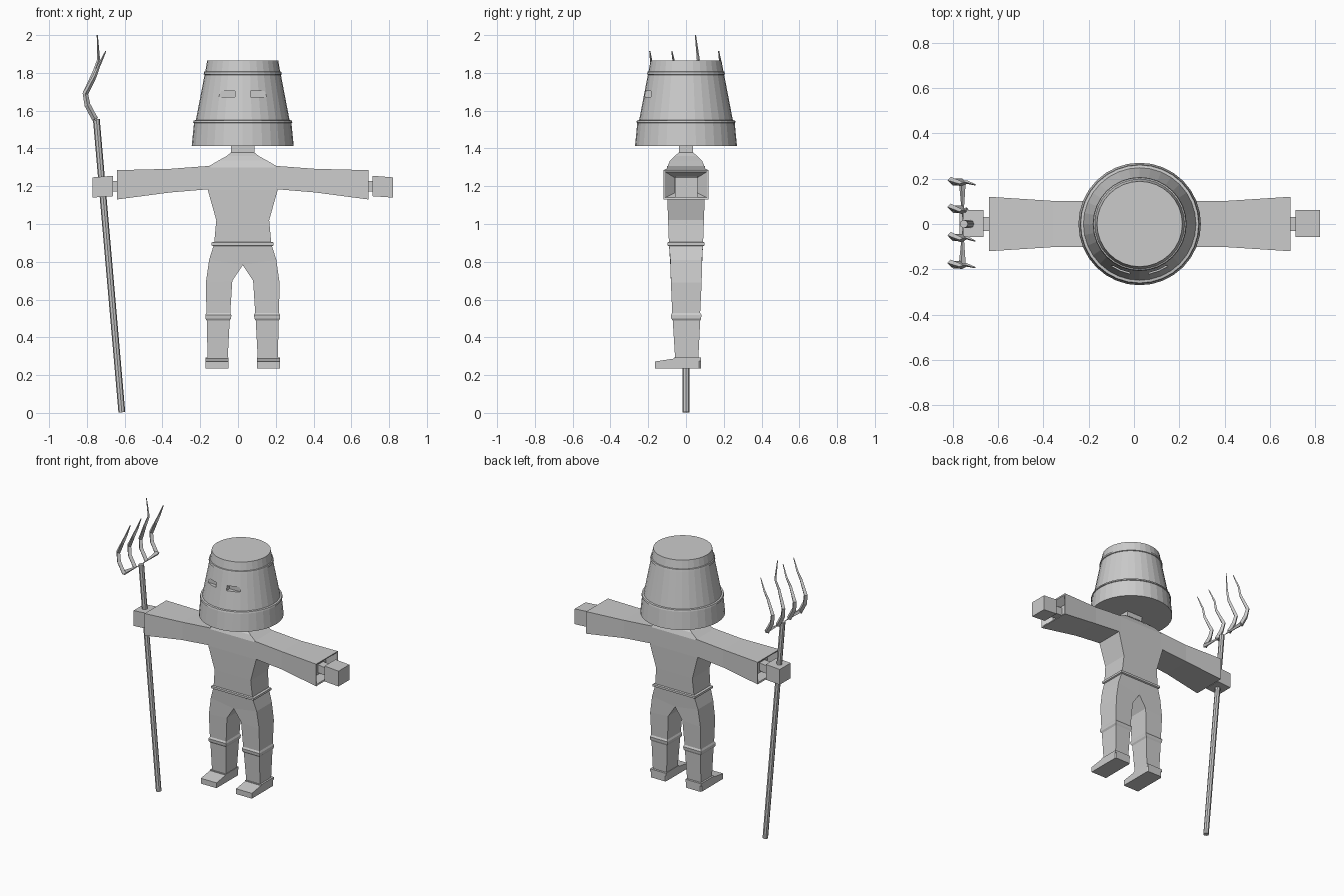
import bpy, bmesh, math
from mathutils import Vector

if "Cube" in bpy.data.objects:
    bpy.data.objects.remove(bpy.data.objects["Cube"])

CX = 0.025  # centre line of the body
grey = bpy.data.materials.new("plain_grey")
grey.diffuse_color = (0.6, 0.6, 0.6, 1)
grey.use_nodes = True
grey.node_tree.nodes["Principled BSDF"].inputs["Base Color"].default_value = grey.diffuse_color


def loft(name, rings):
    """Skin a list of equal-length point rings and cap both ends."""
    bm = bmesh.new()
    vs = [[bm.verts.new(p) for p in r] for r in rings]
    n = len(vs[0])
    for a, b in zip(vs, vs[1:]):
        for i in range(n):
            j = (i + 1) % n
            bm.faces.new((a[i], a[j], b[j], b[i]))
    bm.faces.new(vs[0][::-1])
    bm.faces.new(vs[-1])
    bmesh.ops.recalc_face_normals(bm, faces=bm.faces)
    me = bpy.data.meshes.new(name)
    bm.to_mesh(me)
    bm.free()
    me.materials.append(grey)
    ob = bpy.data.objects.new(name, me)
    bpy.context.collection.objects.link(ob)
    return ob


def rect_z(z, x0, x1, y0, y1):
    return [(x0, y0, z), (x1, y0, z), (x1, y1, z), (x0, y1, z)]


def rect_x(x, z0, z1, y0, y1):
    return [(x, y0, z0), (x, y1, z0), (x, y1, z1), (x, y0, z1)]


def circle(c, r, n, ax=Vector((1, 0, 0)), ay=Vector((0, 1, 0))):
    return [Vector(c) + ax * r * math.cos(2 * math.pi * i / n)
            + ay * r * math.sin(2 * math.pi * i / n) for i in range(n)]


def tube(name, path, radii, n):
    pts = [Vector(p) for p in path]
    rings = []
    for i, p in enumerate(pts):
        d = (pts[min(i + 1, len(pts) - 1)] - pts[max(i - 1, 0)]).normalized()
        ax = Vector((0, 1, 0)).cross(d).normalized()
        rings.append(circle(p, radii[i], n, ax, d.cross(ax)))
    return loft(name, rings)


# upturned bucket with raised bands
profile = [(1.413, .27), (1.535, .258), (1.537, .263), (1.548, .26), (1.55, .248),
           (1.79, .202), (1.792, .207), (1.806, .204), (1.808, .198), (1.865, .188)]
bucket = loft("bucket", [circle((CX, 0, z), r, 32) for z, r in profile])

# eye slots cut into the bucket
for side, x in (("left", -.06), ("right", .108)):
    slot = loft("eye_cutter_" + side, [rect_z(1.672, x - .043, x + .043, -.4, -.185),
                                       rect_z(1.705, x - .043, x + .043, -.4, -.185)])
    slot.hide_render = True
    slot.hide_viewport = True
    cut = bucket.modifiers.new("eye_" + side, 'BOOLEAN')
    cut.operation, cut.object, cut.solver = 'DIFFERENCE', slot, 'EXACT'

# torso, neck and belt
torso = [(.89, .152, .09), (1.02, .14, .095), (1.18, .185, .1), (1.30, .19, .1),
         (1.335, .13, .085), (1.36, .085, .06), (1.38, .06, .035)]
loft("torso", [rect_z(z, CX - w, CX + w, -d, d) for z, w, d in torso])
loft("neck", [rect_z(z, CX - .062, CX + .062, -.036, .036) for z in (1.37, 1.43)])
loft("belt", [rect_z(z, CX - w, CX + w, -d, d) for z, w, d in
              ((.883, .155, .092), (.887, .164, .099), (.902, .164, .099), (.906, .155, .092))])

# leg sections: outer height, inner height, inner x, outer x, front y, back y
leg = [(.89, .89, 0, .153, -.09, .09), (.81, .782, 0, .178, -.083, .085),
       (.69, .70, .055, .195, -.08, .083), (.53, .53, .066, .192, -.073, .075),
       (.518, .518, .06, .198, -.08, .082), (.5, .5, .062, .198, -.078, .08),
       (.488, .488, .069, .19, -.07, .075), (.28, .28, .08, .186, -.057, .065)]
# sleeve sections: x, z range, y half width; the last two form the open cuff
sleeve = [(.17, 1.185, 1.308, .1), (.385, 1.167, 1.292, .102), (.665, 1.13, 1.285, .12),
          (.662, 1.14, 1.276, .11), (.615, 1.165, 1.245, .06)]

for side, s in (("left", -1), ("right", 1)):
    def fx(x):
        return CX + s * x

    loft("leg_" + side, [[(fx(xi), y0, zi), (fx(xo), y0, zo), (fx(xo), y1, zo), (fx(xi), y1, zi)]
                         for zo, zi, xi, xo, y0, y1 in leg])
    # shoe with a slightly sloped toe
    loft("shoe_" + side, [[(fx(a), y, .235), (fx(b), y, .235), (fx(b), y, zt), (fx(a), y, zt)]
                          for y, a, b, zt in ((-.165, .076, .198, .272), (-.06, .076, .198, .288),
                                              (.07, .076, .198, .288), (.08, .08, .19, .28))])
    loft("ankle_band_" + side, [rect_z(z, *sorted((fx(.076), fx(.198))), -.064, .08)
                                for z in (.275, .293)])
    loft("sleeve_" + side, [rect_x(fx(x), z0, z1, -h, h) for x, z0, z1, h in sleeve])
    loft("wrist_" + side, [rect_x(fx(.60), 1.18, 1.235, -.03, .03),
                           rect_x(fx(.70), 1.17, 1.225, -.03, .03)])
    loft("hand_" + side, [rect_x(fx(.688), 1.147, 1.255, -.058, .062),
                          rect_x(fx(.795), 1.14, 1.247, -.058, .062)])

# fork handle and crossbar
tube("fork_handle", [(-.615, 0, .003), (-.75, 0, 1.555)], [.018, .018], 8)
tube("fork_crossbar", [(-.757, -.18, 1.562), (-.754, 0, 1.55), (-.757, .19, 1.562)],
     [.016, .02, .016], 4)

# wavy tapering tines: base y, sideways sway, height stretch, tip x
tines = [(-.18, -.008, 1, -.70), (-.06, -.01, 1.0, -.70), (.065, -.01, 1.24, -.745), (.185, -.008, 1, -.70)]
for i, (y, sway, k, tip) in enumerate(tines):
    path = [(-.757, y, 1.555), (-.797, y, 1.63), (-.808, y - sway, 1.69),
            (-.76, y + sway, 1.69 + .09 * k), (-.738, y, 1.69 + .145 * k),
            (tip, y + 1.5 * sway, 1.69 + .225 * k if k == 1 else 2.0)]
    tube("fork_tine_%d" % (i + 1), path, [.016, .016, .015, .011, .008, .003], 4)
